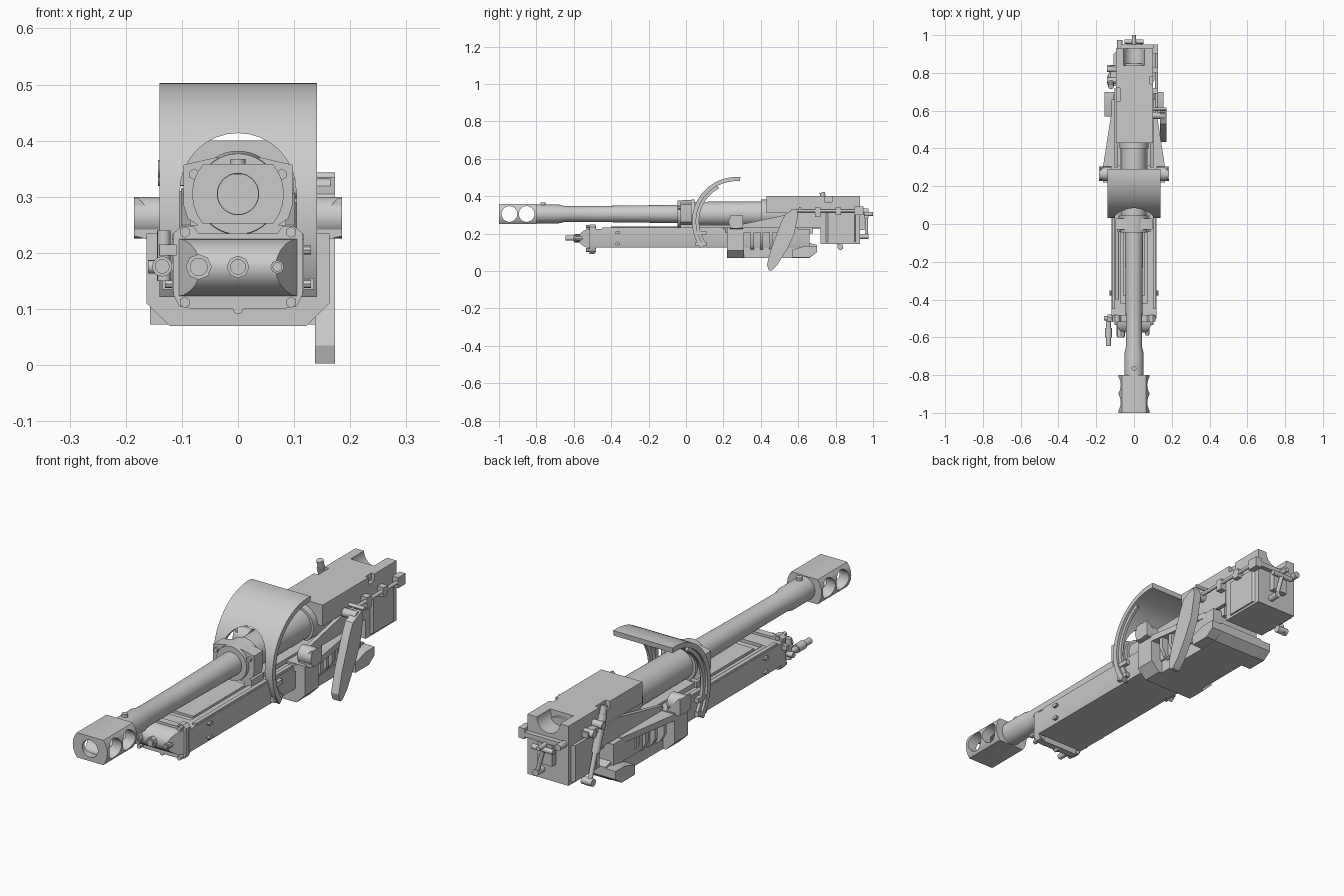
import bpy, bmesh, math
from mathutils import Vector

if "Cube" in bpy.data.objects:
    bpy.data.objects.remove(bpy.data.objects["Cube"])

steel = bpy.data.materials.new("plain grey")
steel.diffuse_color = (0.6, 0.6, 0.6, 1)
steel.use_nodes = True
steel.node_tree.nodes["Principled BSDF"].inputs["Base Color"].default_value = steel.diffuse_color
AX = 0.305  # height of the barrel axis


def finish(name, bm):
    bmesh.ops.recalc_face_normals(bm, faces=bm.faces)
    me = bpy.data.meshes.new(name)
    bm.to_mesh(me)
    bm.free()
    me.materials.append(steel)
    ob = bpy.data.objects.new(name, me)
    bpy.context.scene.collection.objects.link(ob)
    return ob


def prism(name, pts, axis, a, b):
    """Extrude an outline along x (y,z points), y (x,z points) or z (x,y points)."""
    put = {"x": lambda p, t: (t, p[0], p[1]), "y": lambda p, t: (p[0], t, p[1]),
           "z": lambda p, t: (p[0], p[1], t)}[axis]
    bm = bmesh.new()
    lo = [bm.verts.new(put(p, a)) for p in pts]
    hi = [bm.verts.new(put(p, b)) for p in pts]
    bm.faces.new(lo)
    bm.faces.new(hi)
    for i in range(len(pts)):
        j = (i + 1) % len(pts)
        bm.faces.new((lo[i], lo[j], hi[j], hi[i]))
    return finish(name, bm)


def box(name, x0, x1, y0, y1, z0, z1):
    return prism(name, [(x0, y0), (x1, y0), (x1, y1), (x0, y1)], "z", z0, z1)


def rod(name, p, q, r, n=16, r2=None):
    p, q = Vector(p), Vector(q)
    bm = bmesh.new()
    bmesh.ops.create_cone(bm, cap_ends=True, segments=n, radius1=r,
                          radius2=r if r2 is None else r2, depth=(q - p).length)
    bmesh.ops.rotate(bm, verts=bm.verts, matrix=(q - p).to_track_quat("Z", "Y").to_matrix())
    bmesh.ops.translate(bm, verts=bm.verts, vec=(p + q) / 2)
    return finish(name, bm)


def lathe(name, prof, n=40):
    """Spin a closed (y, radius) outline around the barrel axis."""
    bm = bmesh.new()
    rings = [[bm.verts.new((r * math.cos(2 * math.pi * k / n), y, AX + r * math.sin(2 * math.pi * k / n)))
              for k in range(n)] for y, r in prof]
    for i in range(len(rings)):
        a, b = rings[i], rings[(i + 1) % len(rings)]
        for k in range(n):
            bm.faces.new((a[k], a[(k + 1) % n], b[(k + 1) % n], b[k]))
    return finish(name, bm)


def cut(ob, *cutters):
    for c in cutters:
        m = ob.modifiers.new("cut", "BOOLEAN")
        m.operation, m.solver, m.object = "DIFFERENCE", "EXACT", c
    dg = bpy.context.evaluated_depsgraph_get()
    me = bpy.data.meshes.new_from_object(ob.evaluated_get(dg))
    ob.modifiers.clear()
    ob.data = me
    for c in cutters:
        bpy.data.objects.remove(c)


def mirrored(pts):
    return [(-x, z) for x, z in pts]


# Barrel with stepped outline and open bore
lathe("barrel", [(-.81, .05), (-.68, .05), (-.65, .043), (-.4, .044), (-.03, .049), (.03, .05), (.03, .065),
                 (.4, .067), (.4, .077), (.85, .077), (.85, .036), (-.81, .036)])
rod("barrel_stud", (0, -.765, .34), (0, -.765, .367), .013)

# Muzzle brake: round sides, flat top and bottom, two cross ports
arc = [(.082 * math.cos(math.radians(a)), AX + .082 * math.sin(math.radians(a)))
       for a in (-40, -28, -14, 0, 14, 28, 40)]
outline = [(.062, .252)] + arc + [(.062, .358)]
brake = prism("muzzle_brake", outline + mirrored(outline)[::-1], "y", -1, -.8)
cut(brake, rod("bore_cut", (0, -1.1, AX), (0, -.7, AX), .037, 32),
    *[rod("port_cut", (-.2, y, AX), (.2, y, AX), .042, 32) for y in (-.944, -.852)])

# Barrel clamp
clamp = [(.05, .235), (.09, .262), (.097, .285), (.097, .357), (.04, .37)]
prism("barrel_clamp", clamp + mirrored(clamp)[::-1], "y", -.03, .03)
lathe("clamp_ring", [(-.045, .045), (-.045, .072), (.045, .077), (.045, .045)])
for s in (-1, 1):
    rod("clamp_bolt", (s * .078, -.042, .34), (s * .078, -.03, .34), .01, 6)
    box("clamp_foot", s * .05, s * .085, -.03, .05, .215, .25)

# Curved shield with a gap for the barrel
ang = [math.radians(85 + i * (217 - 85) / 24) for i in range(25)]
band = [(.27 + .238 * math.cos(t), .265 + .238 * math.sin(t)) for t in ang] + \
       [(.27 + .216 * math.cos(t), .265 + .216 * math.sin(t)) for t in reversed(ang)]
shield = prism("shield", band, "x", -.14, .141)
cut(shield, box("gap_cut", -.104, .104, -.1, .4, 0, .31),
    rod("round_cut", (0, -.1, .31), (0, .4, .31), .1035, 32))
# Edge ribs and stays behind the shield
rib = [(.27 + .218 * math.cos(t), .265 + .218 * math.sin(t)) for t in ang[6:]] + \
      [(.27 + .2 * math.cos(t), .265 + .2 * math.sin(t)) for t in reversed(ang[6:])]
for s in (-1, 1):
    prism("shield_rib", rib, "x", s * .118, s * .13)
    box("shield_bracket", s * .11, s * .135, .05, .11, .135, .155)
    box("shield_bracket", s * .11, s * .135, .05, .11, .195, .215)

# Long cradle trough with recessed top
cradle = prism("cradle", [(-.114, .125), (.114, .125), (.118, .135), (.118, .225), (-.118, .225), (-.118, .135)],
               "y", -.5, .66)
cut(cradle, box("recess_cut", -.07, .07, -.42, .02, .212, .3))
box("cradle_hatch", -.055, .055, -.38, -.02, .205, .222)
box("cradle_slide", -.075, .075, .03, .68, .2, .245)
rod("side_pipe", (-.09, -.4, .228), (-.09, -.03, .228), .009)
for s in (-1, 1):
    box("top_rail", s * .1, s * .117, -.45, .2, .22, .234)
    for y in (-.36, -.37 + .0):
        for z in (.145, .205):
            rod("side_bolt", (s * .115, y, z), (s * .13, y, z), .008, 8)

# Front housing: flanged plate and pillow-shaped cap
plate = [(.08, .1), (.105, .105), (.115, .125), (.115, .235), (.1, .248), (.08, .248), (.07, .235)]
prism("front_plate", plate + mirrored(plate)[::-1], "y", -.515, -.485)
bm = bmesh.new()
rows = []
for i in range(11):
    t = math.radians(-90 + 18 * i)
    y, z = -.505 - .07 * math.cos(t), .174 + .052 * math.sin(t)
    w = .112 - .045 * math.cos(t)
    rows.append([bm.verts.new((-w, y, z)), bm.verts.new((w, y, z))])
for a, b in zip(rows, rows[1:]):
    bm.faces.new((a[0], a[1], b[1], b[0]))
bm.faces.new([r[0] for r in rows])
bm.faces.new([r[1] for r in rows][::-1])
bm.faces.new((rows[0][0], rows[-1][0], rows[-1][1], rows[0][1]))
finish("front_cap", bm)
for x in (-.095, .095):
    for z in (.112, .237):
        rod("corner_bolt", (x, -.535, z), (x, -.48, z), .01, 6)
for x, r, y in ((-.07, .023, -.595), (0, .02, -.59), (.07, .012, -.585)):
    rod("front_plug", (x, y, .175), (x, -.53, .175), r, 8)
    rod("plug_core", (x, y - .006, .175), (x, y, .175), r * .7)
rod("drain_eye", (0, -.515, .1), (0, -.49, .1), .009)
box("drain_lug", -.006, .006, -.51, -.49, .1, .125)
# Valve and pipe stub on the left of the housing
rod("valve_rod", (-.13, -.5, .175), (-.16, -.5, .175), .012)
rod("valve_stub", (-.135, -.645, .176), (-.135, -.5, .176), .013)
rod("valve_collar", (-.135, -.6, .176), (-.135, -.55, .176), .018)
rod("valve_post", (-.132, -.505, .15), (-.132, -.505, .24), .012)
box("valve_arm", -.14, -.11, -.52, -.48, .195, .215)

# Yoke, trunnions and supports
yoke = [(.122, .07), (.163, .11), (.163, .235), (.115, .235)]
prism("yoke", yoke + mirrored(yoke)[::-1], "y", .22, .31)
for s in (-1, 1):
    rod("trunnion", (s * .12, .265, .263), (s * .185, .265, .263), .037, 28)
    wedge = [(s * x, z) for x, z in ((.11, .225), (.165, .225), (.185, .23), (.185, .298), (.178, .298), (.14, .255))]
    prism("trunnion_support", wedge, "y", .235, .305)
    # Tapered side plate and the ribs beneath it
    taper = [(s * .1, .2), (s * .163, .24), (s * .163, .31), (s * .118, .6), (s * .1, .6)]
    prism("side_plate", taper, "z", .205, .232)
    prism("upper_rail", [(.3, .23), (.3, .25), (.6, .315), (.72, .315), (.72, .23)], "x", s * .085, s * .102)
    for i in range(5):
        y = .345 + i * .05
        w = .155 - .16 * (y - .31)
        prism("side_rib", [(s * .1, .11), (s * (w - .02), .125), (s * w, .16), (s * w, .215), (s * .1, .215)],
              "y", y, y + .018)

# Bottom tray and rear cross block
prism("bottom_tray", [(.22, .07), (.66, .07), (.7, .1), (.7, .14), (.66, .15), (.66, .2), (.3, .2), (.22, .15)],
      "x", -.108, .108)
prism("cross_block", [(.57, .072), (.66, .072), (.7, .1), (.7, .135), (.64, .135), (.57, .115)], "x", -.157, .157)

# Breech: tall rear block, forward hood and loading trough
breech = prism("breech", [(.43, .31), (.43, .4), (.93, .4), (.93, .145), (.72, .145), (.72, .31)], "x", -.095, .1)
cut(breech, rod("trough_cut", (0, .84, .4), (0, 1, .4), .055, 32),
    box("corner_cut", -.2, -.075, .65, .72, .37, .5),
    box("side_cut", .085, .2, .74, .78, .37, .5))
for s in (-1, 1):
    prism("breech_cheek", [(s * .08, .72), (s * .108, .76), (s * .108, .9), (s * .08, .925)], "z", .155, .31)
box("breech_lug", .1, .128, .9, .95, .3, .345)

# Rear latch linkage
box("latch_bar", -.085, .11, .93, .95, .31, .33)
box("latch_plate", -.035, .035, .93, .955, .22, .31)
rod("latch_pin", (-.05, .965, .29), (.05, .965, .29), .011)
rod("latch_knob", (0, .95, .305), (0, 1, .305), .01)
rod("latch_lever", (0, .965, .29), (.03, .965, .18), .009)
rod("latch_foot", (.03, .93, .185), (.03, .975, .185), .014)
rod("latch_end", (-.075, .93, .32), (-.075, .975, .32), .014)

# Right-hand side: operating lever, link rod and handle
lever = [(.59, .335), (.53, .305), (.51, .265), (.455, .12), (.433, .035), (.443, .003), (.458, .003), (.49, .035),
         (.545, .125), (.58, .2), (.6, .305)]
prism("operating_lever", lever, "x", .137, .173)
rod("lever_pivot", (.09, .575, .315), (.165, .575, .315), .018)
rod("link_rod", (.12, .57, .322), (.12, .94, .322), .008)
rod("grip", (.1, .61, .335), (.173, .61, .335), .008)
box("link_guide", .095, .128, .69, .72, .29, .34)
box("link_guide", .095, .128, .8, .83, .3, .34)

# Left-hand side: slanted piston and sight mounts
rod("piston_body", (-.122, .735, .385), (-.122, .785, .24), .017)
rod("piston_rod", (-.122, .73, .415), (-.122, .83, .115), .01)
rod("piston_head", (-.122, .727, .42), (-.122, .737, .385), .014)
rod("piston_foot", (-.09, .825, .13), (-.14, .825, .13), .016)
for y, z in ((.76, .35), (.82, .335)):
    rod("sight_mount", (-.09, y, z), (-.143, y, z), .016)
box("sight_bracket", -.125, -.09, .73, .84, .32, .345)

# Smooth round surfaces, keep edges crisp
for ob in bpy.context.scene.objects:
    ob.select_set(True)
    bpy.context.view_layer.objects.active = ob
bpy.ops.object.shade_smooth_by_angle(angle=math.radians(30))
